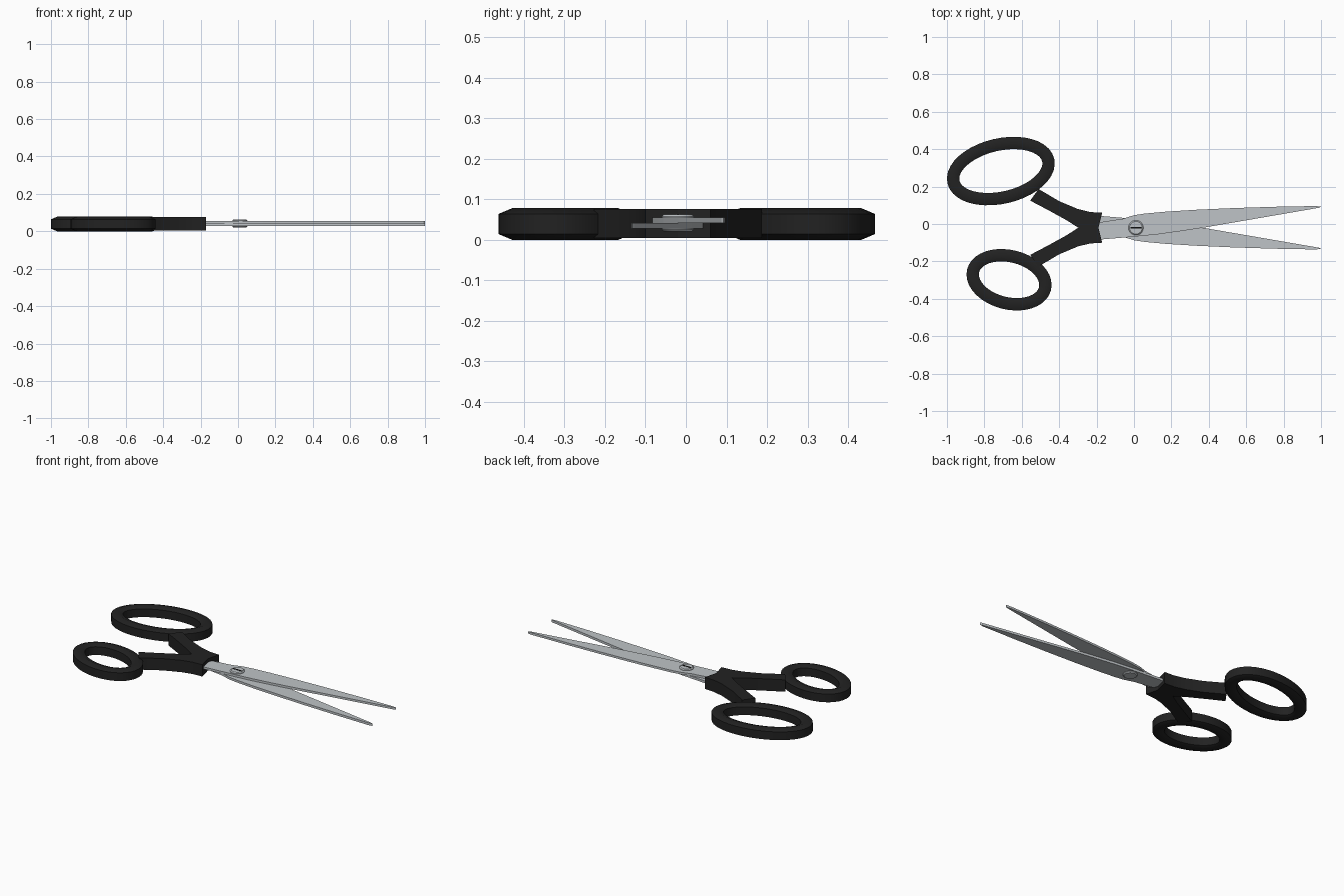
import bpy, bmesh, math
from mathutils import Vector

cube = bpy.data.objects.get("Cube")
if cube:
    bpy.data.objects.remove(cube, do_unlink=True)

MID = -0.02  # the blades and shanks mirror about this y line


def material(name, rgb, rough):
    m = bpy.data.materials.new(name)
    m.use_nodes = True
    m.diffuse_color = (*rgb, 1)
    node = m.node_tree.nodes["Principled BSDF"]
    node.inputs["Base Color"].default_value = (*rgb, 1)
    node.inputs["Roughness"].default_value = rough
    return m


steel = material("steel", (0.52, 0.55, 0.57), 0.4)
black = material("black plastic", (0.016, 0.016, 0.016), 0.6)
slot_black = material("slot black", (0.004, 0.004, 0.004), 0.6)


def finish(bm, name, mat, smooth=None):
    bmesh.ops.recalc_face_normals(bm, faces=bm.faces)
    mesh = bpy.data.meshes.new(name)
    bm.to_mesh(mesh)
    bm.free()
    mesh.materials.append(mat)
    obj = bpy.data.objects.new(name, mesh)
    bpy.context.collection.objects.link(obj)
    if smooth:
        bpy.ops.object.select_all(action="DESELECT")
        obj.select_set(True)
        bpy.context.view_layer.objects.active = obj
        bpy.ops.object.shade_smooth_by_angle(angle=math.radians(smooth))
    return obj


def plate(name, outline, z0, z1, mat, flip=False, smooth=None):
    """Extrude a flat outline from z0 to z1, optionally mirrored about MID."""
    bm = bmesh.new()
    verts = [bm.verts.new((x, 2 * MID - y if flip else y, z0)) for x, y in outline]
    face = bm.faces.new(verts)
    new = bmesh.ops.extrude_face_region(bm, geom=[face])["geom"]
    top = [v for v in new if isinstance(v, bmesh.types.BMVert)]
    bmesh.ops.translate(bm, verts=top, vec=(0, 0, z1 - z0))
    return finish(bm, name, mat, smooth)


def ring(name, centre, a, b, tilt, mat, segments=40):
    """Elliptical finger loop with a six-sided section."""
    w, h, zc = 0.033, 0.039, 0.039
    section = [(w, -0.025), (w, 0.025), (0, h), (-w, 0.025), (-w, -0.025), (0, -h)]
    ct, st = math.cos(tilt), math.sin(tilt)
    bm = bmesh.new()
    loops = []
    for i in range(segments):
        t = math.tau * i / segments
        p = Vector((math.cos(t) * (a - w), math.sin(t) * (b - w)))
        n = Vector((math.cos(t) * (b - w), math.sin(t) * (a - w))).normalized()
        loop = []
        for s, z in section:
            q = p + n * s
            loop.append(bm.verts.new((centre[0] + q.x * ct - q.y * st,
                                      centre[1] + q.x * st + q.y * ct, zc + z)))
        loops.append(loop)
    for i in range(segments):
        l0, l1 = loops[i], loops[(i + 1) % segments]
        for j in range(6):
            k = (j + 1) % 6
            bm.faces.new((l0[j], l1[j], l1[k], l0[k]))
    return finish(bm, name, mat, 50)


# Blades: one outline, mirrored for the lower layer
blade = [(-0.26, -0.09), (-0.18, -0.083), (0, -0.068), (0.13, -0.055), (0.25, -0.038),
         (0.38, -0.018), (0.7, 0.037), (0.99, 0.087), (1, 0.093), (0.97, 0.096),
         (0.75, 0.092), (0.53, 0.085), (0.33, 0.076), (0.17, 0.066), (0.06, 0.056),
         (0, 0.047), (-0.06, 0.028), (-0.18, 0.01), (-0.26, 0)]
plate("upper_blade", blade, 0.042, 0.055, steel)
plate("lower_blade", blade, 0.028, 0.042, steel, flip=True)

# Handle shanks: curved arms from the loops to the blades
shank = [(-0.555, 0.125), (-0.46, 0.075), (-0.36, 0.02), (-0.29, -0.025), (-0.205, -0.075),
         (-0.19, -0.02), (-0.17, 0.06), (-0.235, 0.064), (-0.3, 0.08), (-0.4, 0.122),
         (-0.51, 0.187)]
plate("left_shank", shank, 0.004, 0.076, black, smooth=30)
plate("right_shank", shank, 0.004, 0.076, black, flip=True, smooth=30)

# Finger loops
ring("left_finger_loop", (-0.712, 0.283), 0.293, 0.175, math.radians(13), black)
ring("right_finger_loop", (-0.668, -0.298), 0.231, 0.159, math.radians(-14), black)

# Pivot screw with a domed edge on both heads
bm = bmesh.new()
profile = [(0.034, 0.02), (0.04, 0.025), (0.04, 0.058), (0.034, 0.063)]
loops = []
for r, z in profile:
    loops.append([bm.verts.new((0.01 + r * math.cos(math.tau * i / 32),
                                MID + r * math.sin(math.tau * i / 32), z))
                  for i in range(32)])
for lo, hi in zip(loops, loops[1:]):
    for i in range(32):
        k = (i + 1) % 32
        bm.faces.new((lo[i], lo[k], hi[k], hi[i]))
bm.faces.new(loops[0])
bm.faces.new(loops[-1])
finish(bm, "pivot_screw", steel, 30)

# Screw slot as a thin inlaid plate
slot = [(-0.02, MID - 0.005), (0.04, MID - 0.005), (0.04, MID + 0.005), (-0.02, MID + 0.005)]
plate("screw_slot", slot, 0.0625, 0.064, slot_black)
